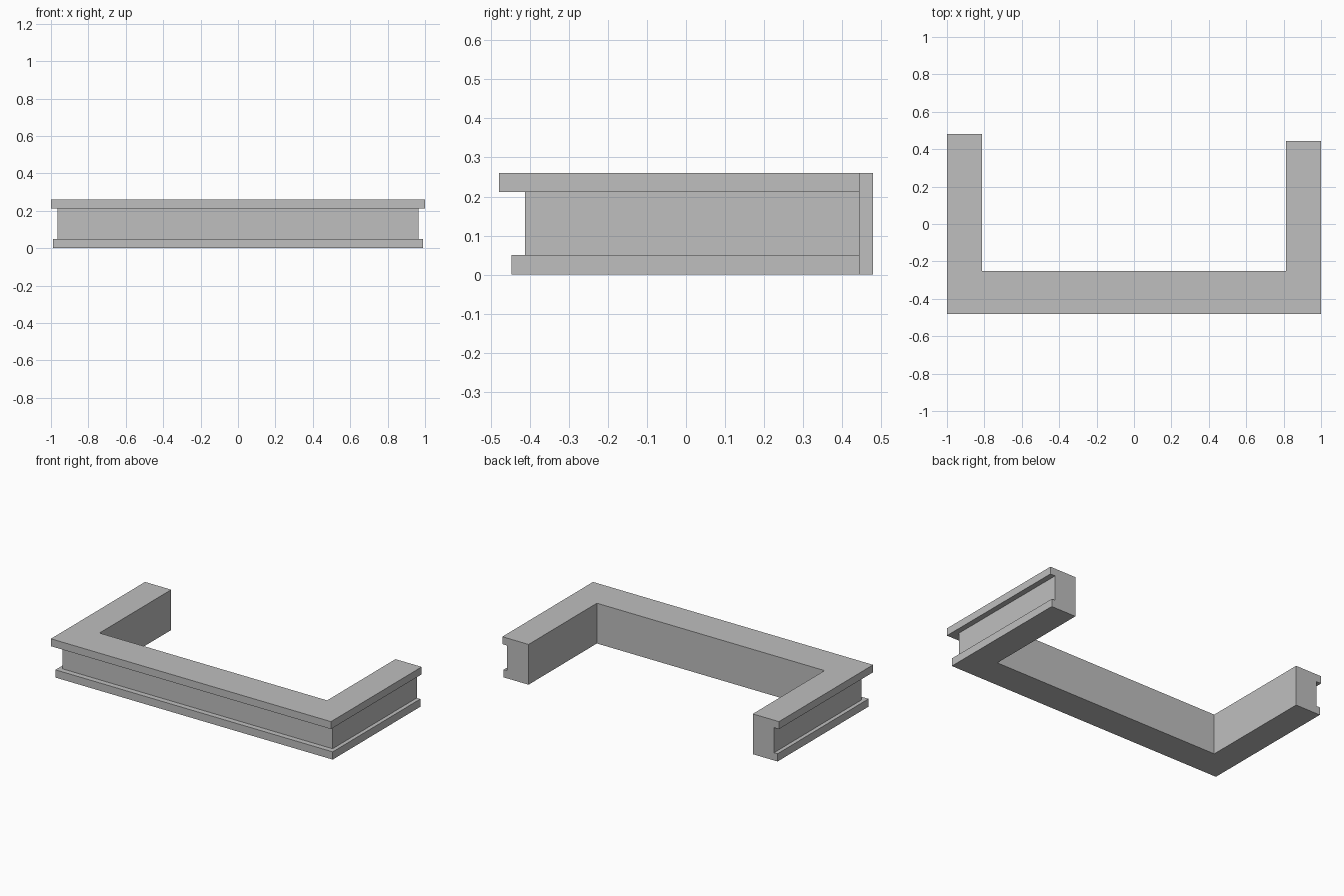
import bpy
import bmesh

cube = bpy.data.objects.get("Cube")
if cube:
    bpy.data.objects.remove(cube, do_unlink=True)

# Plain grey finish
grey = bpy.data.materials.new("plain grey")
grey.use_nodes = True
colour = (0.52, 0.52, 0.52, 1)
grey.diffuse_color = colour
grey.node_tree.nodes["Principled BSDF"].inputs["Base Color"].default_value = colour

HALF_X, FRONT_Y = 1.0, -0.48
LEG_ENDS = (0.48, 0.445)      # the two legs differ slightly in length
BASE_TOP, CAP_BOTTOM, HEIGHT = 0.05, 0.212, 0.26

# Insets from the outer edge (side, front) of each moulding step
CAP, BASE, WALL, INNER = (0, 0), (0.01, 0.032), (0.035, 0.067), (0.187, 0.228)
profile = [
    (INNER, 0), (BASE, 0), (BASE, BASE_TOP), (WALL, BASE_TOP),
    (WALL, CAP_BOTTOM), (CAP, CAP_BOTTOM), (CAP, HEIGHT), (INNER, HEIGHT),
]


def section(bm, side, leg_end=None):
    """Profile ring at a mitred front corner, or at the end of a leg."""
    return [
        bm.verts.new((side * (HALF_X - ix),
                      FRONT_Y + iy if leg_end is None else leg_end, z))
        for (ix, iy), z in profile
    ]


# Sweep the moulding around the U-shaped counter
bm = bmesh.new()
rings = [
    section(bm, -1, LEG_ENDS[0]),
    section(bm, -1),
    section(bm, 1),
    section(bm, 1, LEG_ENDS[1]),
]
for a, b in zip(rings, rings[1:]):
    for i in range(len(profile)):
        j = (i + 1) % len(profile)
        bm.faces.new((a[i], a[j], b[j], b[i]))
bm.faces.new(rings[0])
bm.faces.new(rings[-1])
bmesh.ops.recalc_face_normals(bm, faces=bm.faces)

mesh = bpy.data.meshes.new("u_shaped_counter")
bm.to_mesh(mesh)
bm.free()
mesh.materials.append(grey)
counter = bpy.data.objects.new("u_shaped_counter", mesh)
bpy.context.collection.objects.link(counter)
